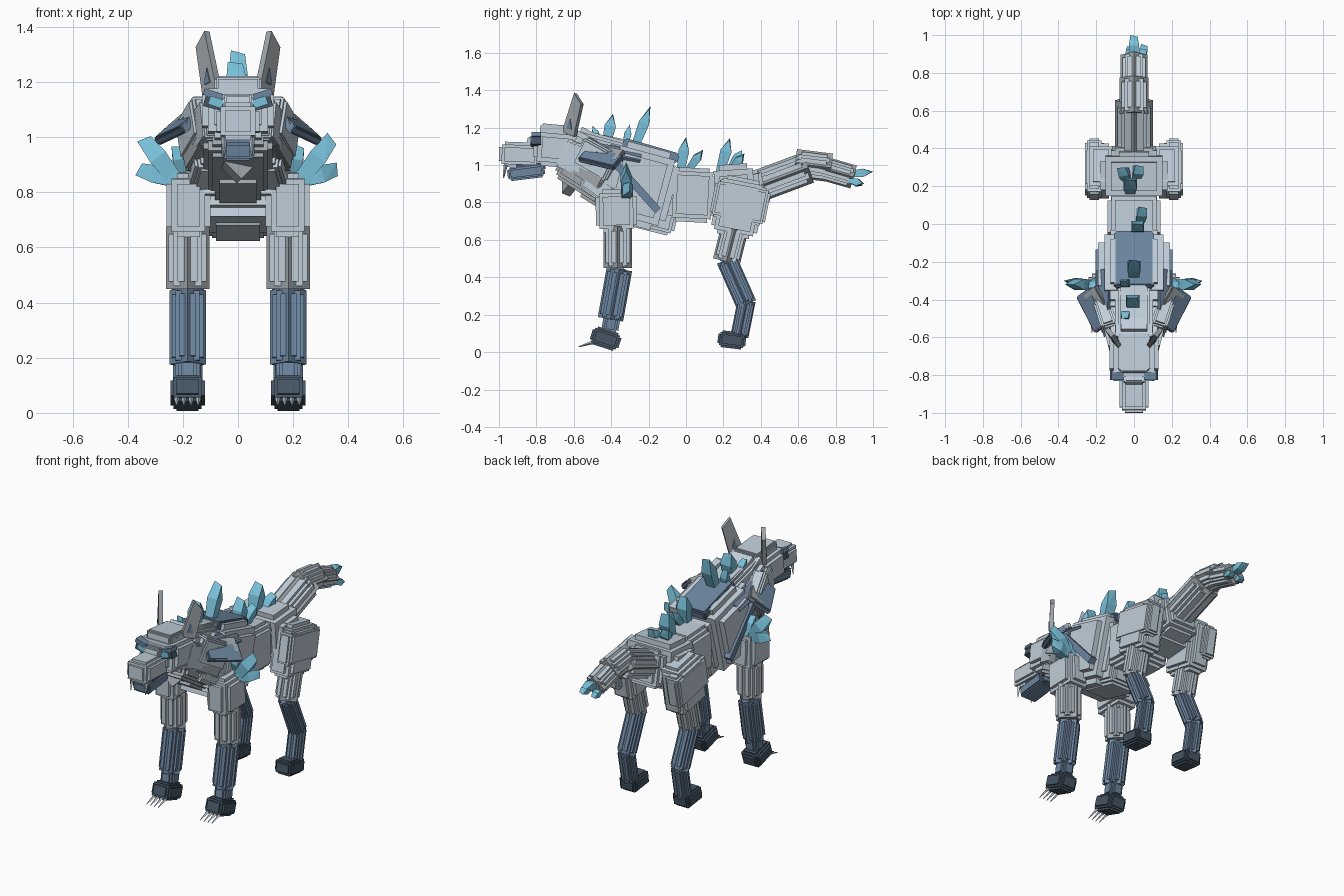
import bpy, bmesh, math
from mathutils import Vector, Matrix, Euler

if "Cube" in bpy.data.objects:
    bpy.data.objects.remove(bpy.data.objects["Cube"])


def material(name, rgb):
    m = bpy.data.materials.new(name)
    lin = [((c / 255 + 0.055) / 1.055) ** 2.4 for c in rgb]
    m.diffuse_color = (*lin, 1)
    m.use_nodes = True
    m.node_tree.nodes["Principled BSDF"].inputs["Base Color"].default_value = m.diffuse_color
    return m


FUR = material("pale fur", (192, 206, 217))
GREY = material("grey fur", (160, 167, 172))
BLUE = material("slate blue", (109, 134, 160))
DARK = material("dark paw", (70, 86, 101))
ICE = material("ice crystal", (122, 194, 220))


def finish(name, bm, mat):
    bmesh.ops.recalc_face_normals(bm, faces=bm.faces)
    me = bpy.data.meshes.new(name)
    bm.to_mesh(me)
    bm.free()
    me.materials.append(mat)
    ob = bpy.data.objects.new(name, me)
    bpy.context.collection.objects.link(ob)
    return ob


def block(name, loc, size, rot=(0, 0, 0), mat=FUR, step=0.11):
    """Box with raised plates on all six sides, rotation in degrees."""
    bm = bmesh.new()
    s = min(size) * step
    frame = Matrix.Translation(loc) @ Euler([math.radians(a) for a in rot]).to_matrix().to_4x4()
    insets = [(0, 2, 2), (2, 0, 2), (2, 2, 0), (1, 1, 1)] if step else [(0, 0, 0)]
    for n in insets:
        dims = [d - 2 * s * k for d, k in zip(size, n)]
        bmesh.ops.create_cube(bm, size=1, matrix=frame @ Matrix.Diagonal((*dims, 1)))
    return finish(name, bm, mat)


def pair(name, loc, size, rot=(0, 0, 0), mat=FUR, step=0.11):
    """Block on both sides of the body."""
    for side, s in (("right", 1), ("left", -1)):
        block(f"{side}_{name}", (s * loc[0], loc[1], loc[2]), size,
              (rot[0], s * rot[1], s * rot[2]), mat, step)


def limb(name, x, a, b, wx, wy, mat, ridge=None):
    """Block between two (y, z) points, mirrored if off centre, with a ridge down each side."""
    dy, dz = b[0] - a[0], b[1] - a[1]
    length = math.hypot(dy, dz)
    angle = math.atan2(-dy, dz)
    for s in ((1, -1) if x else (1,)):
        loc = Vector((s * x, (a[0] + b[0]) / 2, (a[1] + b[1]) / 2))
        k = 0.88 if ridge else 1
        block(name, loc, (wx * k, wy * k, length), (math.degrees(angle), 0, 0), mat, 0.12)
        if ridge:
            bm = bmesh.new()
            frame = (Matrix.Translation(loc) @ Matrix.Rotation(angle, 4, 'X')
                     @ Matrix.Diagonal((wx * 0.72, wy * 0.72, length * 0.96, 1)) @ Matrix.Rotation(math.pi / 4, 4, 'Z'))
            bmesh.ops.create_cube(bm, size=1, matrix=frame)
            finish(name + "_ridge", bm, ridge)


def crystal(name, base, tip, w, axis=(1, 0, 0)):
    """Flat bar whose end narrows to a chisel edge lying along the axis."""
    base, tip = Vector(base), Vector(tip)
    d = tip - base
    e = Vector(axis)
    e = (e - d * (e.dot(d) / d.dot(d))).normalized() * w
    n = d.normalized().cross(e) * 0.85
    bm = bmesh.new()
    pts = []
    for t, k in ((0, 0.7), (0.62, 1.0)):
        pts += [base + d * t + e * i * k + n * j * k for i in (-1, 1) for j in (-1, 1)]
    pts += [tip - e * 0.75, tip + e * 0.75 - d * 0.06]
    for p in pts:
        bm.verts.new(p)
    bmesh.ops.convex_hull(bm, input=bm.verts)
    bmesh.ops.dissolve_limit(bm, angle_limit=0.02, verts=bm.verts, edges=bm.edges)
    return finish(name, bm, ICE)


def spike(name, base, tip, r, mat):
    """Small four-sided pointed cone."""
    base, tip = Vector(base), Vector(tip)
    d = tip - base
    bm = bmesh.new()
    frame = Matrix.Translation((base + tip) / 2) @ d.to_track_quat('Z', 'Y').to_matrix().to_4x4()
    bmesh.ops.create_cone(bm, cap_ends=True, segments=4, radius1=r, radius2=r * 0.2, depth=d.length, matrix=frame)
    return finish(name, bm, mat)


# Head
block("snout", (0, -0.89, 1.055), (0.155, 0.22, 0.135), (-2, 0, 0))
block("nose_bridge", (0, -0.8, 1.12), (0.11, 0.1, 0.06), (-12, 0, 0))
block("lower_jaw", (0, -0.855, 0.962), (0.12, 0.2, 0.075), (7, 0, 0), BLUE)
block("mouth", (0, -0.83, 0.995), (0.1, 0.16, 0.03), (0, 0, 0), DARK, 0)
block("head", (0, -0.69, 1.09), (0.26, 0.25, 0.2), (-5, 0, 0))
block("forehead", (0, -0.68, 1.185), (0.17, 0.2, 0.06), (-5, 0, 0))
pair("cheek", (0.12, -0.59, 1.04), (0.06, 0.17, 0.16), (-20, 0, -14))
pair("brow", (0.09, -0.8, 1.155), (0.07, 0.05, 0.024), (0, -18, 0), BLUE, 0)
pair("eye_socket", (0.085, -0.8, 1.125), (0.075, 0.05, 0.045), (0, -15, 0), DARK, 0)
pair("eye", (0.08, -0.827, 1.127), (0.052, 0.009, 0.032), (0, -18, 0), ICE, 0)
for s in (1, -1):
    spike("fang", (s * 0.05, -0.965, 1.0), (s * 0.05, -0.975, 0.93), 0.012, FUR)

# Ears: slanted plates narrowed at the tip, with a small patch near the base
for s in (1, -1):
    for name, mat, w, t, h, z0 in (("ear", GREY, 0.085, 0.024, 0.2, 0),
                                   ("inner_ear", BLUE, 0.032, 0.032, 0.035, 0.03)):
        bm = bmesh.new()
        bmesh.ops.create_cube(bm, size=1)
        for v in bm.verts:
            up = v.co.z + 0.5
            v.co = Vector((v.co.x * w * (1 - 0.25 * up), v.co.y * t, z0 + h * up - s * 0.04 * v.co.x * up))
        m = (Matrix.Translation((s * 0.095, -0.625, 1.165))
             @ Euler((math.radians(-15), s * math.radians(10), 0)).to_matrix().to_4x4()
             @ Matrix.Rotation(s * math.radians(50), 4, 'Z'))
        bmesh.ops.transform(bm, matrix=m, verts=bm.verts)
        finish(name, bm, mat)

# Neck and layered ruff
block("neck", (0, -0.53, 1.05), (0.25, 0.3, 0.25), (-28, 0, 0))
block("nape", (0, -0.47, 1.1), (0.2, 0.28, 0.13), (-15, 0, 0))
block("chest_ruff", (0, -0.55, 0.93), (0.25, 0.3, 0.15), (-32, 0, 0), GREY)
block("lower_ruff", (0, -0.47, 0.86), (0.2, 0.2, 0.15), (-32, 0, 0), GREY)
block("ruff_point", (0, -0.62, 0.9), (0.09, 0.05, 0.09), (-30, 45, 0), GREY, 0)
pair("ruff_tuft", (0.135, -0.54, 0.97), (0.06, 0.25, 0.09), (-30, 0, -20), GREY)
pair("neck_tuft", (0.15, -0.48, 1.03), (0.09, 0.22, 0.17), (-28, 0, -18))
pair("lower_tuft", (0.13, -0.46, 0.88), (0.09, 0.2, 0.12), (-35, 0, -12))

# Torso
block("chest", (0, -0.25, 0.89), (0.38, 0.37, 0.43), (-15, 0, 0), FUR, 0.09)
block("upper_chest", (0, -0.38, 0.96), (0.36, 0.24, 0.28), (-18, 0, 0))
block("belly", (0, -0.2, 0.72), (0.22, 0.3, 0.14), (-14, 0, 0))
block("waist", (0, 0.035, 0.84), (0.28, 0.25, 0.29), (-3, 0, 0), FUR, 0.08)
block("hip", (0, 0.26, 0.865), (0.36, 0.27, 0.28), (4, 0, 0))
block("rump", (0, 0.35, 0.86), (0.24, 0.18, 0.22), (10, 0, 0))

# Armour plates and side straps
block("back_plate", (0, -0.19, 1.075), (0.21, 0.31, 0.06), (-16, 0, 0), BLUE)
block("shoulder_ridge", (0, -0.39, 1.12), (0.15, 0.15, 0.06), (-12, 0, 0), FUR)
pair("shoulder_strap", (0.185, -0.27, 0.89), (0.04, 0.36, 0.04), (-48, 0, 0), BLUE, 0)
pair("shoulder_plate", (0.215, -0.455, 1.035), (0.11, 0.22, 0.035), (-15, 36, -36), BLUE)
pair("shoulder_plate_rim", (0.185, -0.435, 1.06), (0.1, 0.2, 0.03), (-12, 36, -36), GREY)
pair("shoulder_blade", (0.16, -0.36, 1.06), (0.08, 0.24, 0.03), (-14, 38, -8), BLUE, 0)

# Front legs
limb("front_shoulder", 0.18, (-0.37, 0.64), (-0.375, 0.87), 0.16, 0.22, FUR)
limb("front_upper_leg", 0.183, (-0.365, 0.445), (-0.365, 0.68), 0.155, 0.15, FUR, GREY)
limb("front_forearm", 0.183, (-0.405, 0.17), (-0.355, 0.45), 0.13, 0.135, BLUE, BLUE)
limb("front_wrist", 0.183, (-0.41, 0.1), (-0.39, 0.22), 0.09, 0.09, BLUE)
pair("front_paw", (0.183, -0.43, 0.072), (0.125, 0.16, 0.1), (-18, 0, 0), DARK)
for s in (1, -1):
    for i in range(4):
        x = s * (0.183 + (i - 1.5) * 0.026)
        spike("claw", (x, -0.49, 0.055), (x, -0.575, 0.028), 0.011, FUR)

# Hind legs
limb("thigh", 0.175, (0.25, 0.62), (0.31, 0.93), 0.16, 0.25, FUR)
limb("hip_pad", 0.21, (0.27, 0.7), (0.31, 0.9), 0.1, 0.3, FUR)
limb("hind_knee", 0.182, (0.215, 0.48), (0.265, 0.68), 0.135, 0.145, FUR, GREY)
limb("hind_shin", 0.182, (0.215, 0.5), (0.325, 0.25), 0.115, 0.11, BLUE, BLUE)
limb("hind_ankle", 0.182, (0.325, 0.28), (0.285, 0.08), 0.105, 0.095, BLUE, BLUE)
pair("hind_paw", (0.182, 0.245, 0.065), (0.12, 0.15, 0.09), (-7, 0, 0), DARK)

# Tail
limb("tail_base", 0, (0.38, 0.885), (0.66, 0.99), 0.2, 0.17, FUR, GREY)
limb("tail_middle", 0, (0.58, 1.01), (0.78, 0.985), 0.15, 0.15, FUR, GREY)
limb("tail_end", 0, (0.69, 0.995), (0.9, 0.935), 0.14, 0.125, FUR, GREY)

# Crystals along the back and tail: base, tip, half width
for base, tip, w in (
        ((0, -0.28, 1.08), (0, -0.19, 1.315), 0.034),
        ((0.0, -0.43, 1.1), (-0.01, -0.39, 1.275), 0.036),
        ((-0.04, -0.46, 1.11), (-0.05, -0.5, 1.21), 0.022),
        ((-0.03, -0.33, 1.08), (-0.06, -0.3, 1.22), 0.022),
        ((0.02, -0.03, 0.96), (0.02, 0.0, 1.15), 0.034),
        ((0.03, 0.01, 0.97), (0.05, 0.09, 1.08), 0.028),
        ((-0.02, 0.18, 0.96), (-0.02, 0.235, 1.145), 0.036),
        ((-0.03, 0.23, 0.97), (-0.07, 0.3, 1.08), 0.028),
        ((0.01, 0.24, 0.97), (0.03, 0.31, 1.06), 0.028),
        ((0, 0.86, 0.95), (0, 1.0, 0.965), 0.026),
        ((0.04, 0.87, 0.92), (0.055, 0.95, 0.9), 0.022),
        ((-0.03, 0.87, 0.92), (-0.02, 0.94, 0.89), 0.02)):
    crystal("back_crystal", base, tip, w)

# Shoulder crystals
for s in (1, -1):
    for base, tip, w in (((0.2, -0.32, 0.81), (0.345, -0.32, 1.0), 0.034),
                         ((0.2, -0.33, 0.835), (0.365, -0.3, 0.885), 0.032),
                         ((0.2, -0.3, 0.85), (0.225, -0.34, 0.97), 0.022)):
        d = Vector((s * (tip[0] - base[0]), 0, tip[2] - base[2]))
        crystal("shoulder_crystal", (s * base[0], *base[1:]), (s * tip[0], *tip[1:]), w, (d.z, 0, -d.x))
